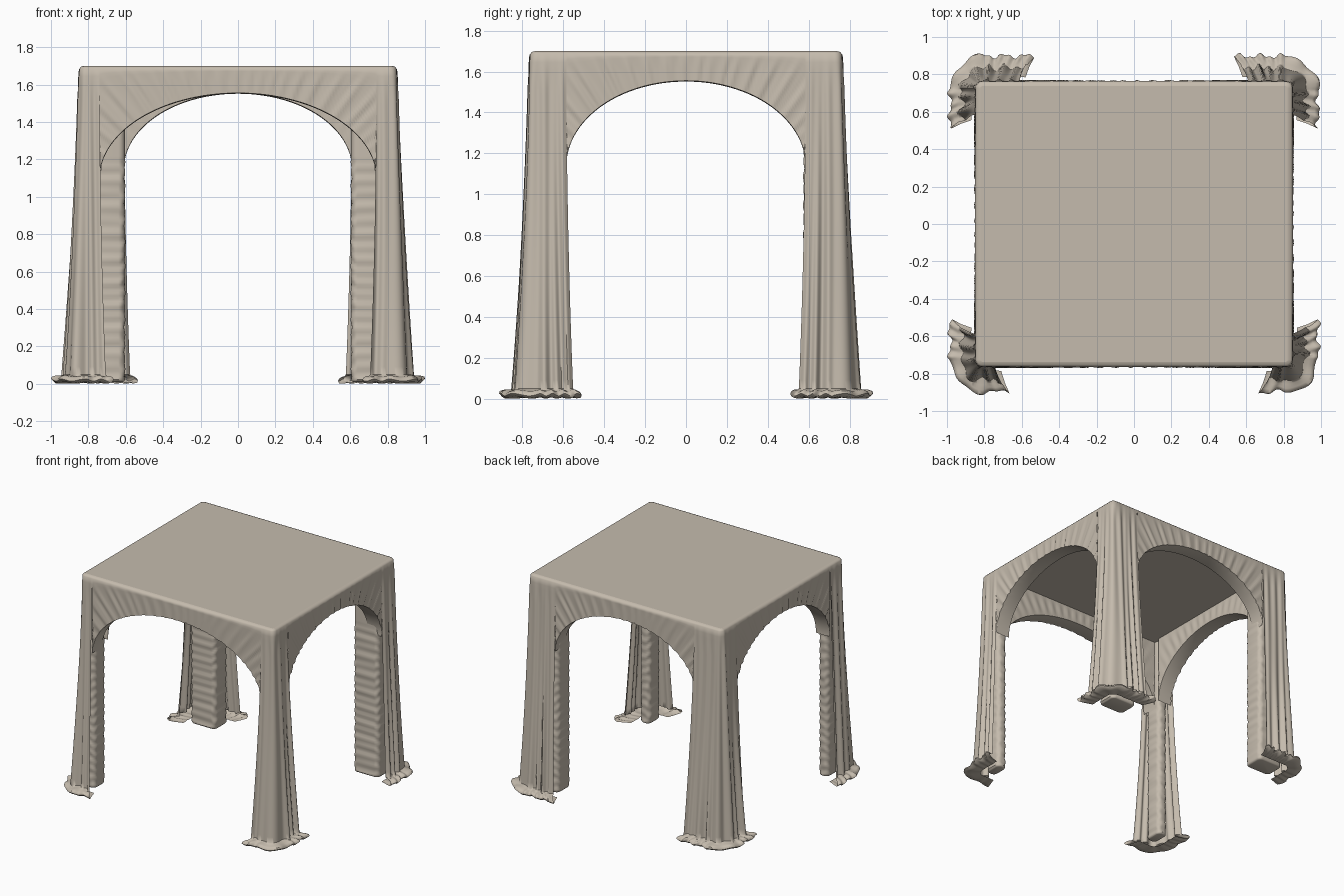
import bpy, bmesh, math, random
from mathutils import Vector

if "Cube" in bpy.data.objects:
    bpy.data.objects.remove(bpy.data.objects["Cube"])
random.seed(4)

mat = bpy.data.materials.new("beige cloth")
mat.diffuse_color = (0.56, 0.50, 0.42, 1)
mat.use_nodes = True
mat.node_tree.nodes["Principled BSDF"].inputs["Base Color"].default_value = mat.diffuse_color

HX, HY, R, TOP, APEX, DEPTH = 0.85, 0.765, 0.04, 1.70, 1.555, 0.12
NORM = [(0, -1), (1, 0), (0, 1), (-1, 0)]        # front, right, back, left
TANG = [(1, 0), (0, 1), (-1, 0), (0, -1)]
HALF = [HX, HY, HX, HY]                          # half length of each side
DIST = [HY, HX, HY, HX]                          # distance from centre
ARCH = [0.74, 0.585, 0.61, 0.585]                # arch half widths
SPRING = [1.10, 1.14, 1.15, 1.14]                # arch spring heights
V2 = lambda p: Vector((p[0], p[1], 0))


def finish(name, bm):
    bmesh.ops.recalc_face_normals(bm, faces=bm.faces)
    me = bpy.data.meshes.new(name)
    bm.to_mesh(me)
    bm.free()
    me.materials.append(mat)
    ob = bpy.data.objects.new(name, me)
    bpy.context.collection.objects.link(ob)
    bpy.ops.object.select_all(action='DESELECT')
    ob.select_set(True)
    bpy.context.view_layer.objects.active = ob
    bpy.ops.object.shade_smooth_by_angle(angle=math.radians(50))
    return ob


def strip(bm, columns, closed=False):
    rows = [[bm.verts.new(p) for p in col] for col in columns]
    pairs = list(zip(rows, rows[1:])) + ([(rows[-1], rows[0])] if closed else [])
    for a, b in pairs:
        for i in range(len(a) - 1):
            bm.faces.new((a[i], b[i], b[i + 1], a[i + 1]))
    return rows


def edge_rows(p, n):
    # rounded upper hem
    return [p - n * o + Vector((0, 0, z)) for o, z in
            ((0.028, TOP), (0.012, TOP - 0.004), (0.003, TOP - 0.014))]


rim = []


# Arched valances with soffit and inner wall
def valance(k, name):
    bm = bmesh.new()
    n, t, a, cols = V2(NORM[k]), V2(TANG[k]), ARCH[k], []
    for i in range(121):
        ang = math.pi * i / 120
        u = -a * math.cos(ang)
        low = SPRING[k] + (APEX - SPRING[k]) * math.sin(ang)
        p = n * DIST[k] + t * u
        col = edge_rows(p, n)
        rim.append(col[0])
        for j in range(1, 19):
            f = j / 18
            z = TOP - 0.014 + (low - TOP + 0.014) * f
            th = math.atan2(z - 0.75, u)
            w = 0.0035 * math.sin(th * 75 + 2 * math.sin(th * 9)) + 0.002 * math.sin(th * 131)
            col.append(p + n * w * math.sin(math.pi * min(f * 0.9, 0.5) ) + Vector((0, 0, z)))
        for f in (0.05, 0.5, 0.95):
            col.append(p - n * DEPTH * f + Vector((0, 0, low - 0.004 * math.sin(f * math.pi))))
        for j in range(11):
            f = j / 10
            z = low + (TOP - 0.03 - low) * f
            th = math.atan2(z - 0.75, u)
            w = 0.004 * math.sin(th * 75) * math.sin(math.pi * f)
            col.append(p - n * (DEPTH + w) + Vector((0, 0, z)))
        cols.append(col)
    strip(bm, cols)
    finish(name, bm)


# Gathered cloth hanging round each corner, pooling on the floor
def drape(k, name):
    bm = bmesh.new()
    k2 = (k + 1) % 4
    n1, t1, n2, t2 = V2(NORM[k]), V2(TANG[k]), V2(NORM[k2]), V2(TANG[k2])
    path = []                                    # point, normal, sideways spread
    L = HALF[k] - R - ARCH[k]
    m = max(8, int(L / 0.005))
    for i in range(m):
        f = i / m
        path.append((n1 * DIST[k] + t1 * (ARCH[k] + L * f), n1, -t1 * (1 - f)))
    c = n1 * (DIST[k] - R) + t1 * (HALF[k] - R)
    for i in range(21):
        a = math.pi / 2 * i / 20
        d = n1 * math.cos(a) + n2 * math.sin(a)
        path.append((c + d * R, d, Vector()))
    L = HALF[k2] - R - ARCH[k2]
    m = max(8, int(L / 0.005))
    for i in range(1, m + 1):
        f = i / m
        path.append((n2 * DIST[k2] + t2 * (-HALF[k2] + R + L * f), n2, t2 * f))
    ph = [random.uniform(0, 6.28) for _ in range(6)]
    cols, s, last = [], 0, path[0][0]
    for p, n, side in path:
        s += max((p - last).length, 0.0035)
        last = p
        col = edge_rows(p, n)
        rim.append(col[0])
        wave = (math.sin(s * 118 + ph[0] + 1.2 * math.sin(s * 23 + ph[1]))
                + 0.6 * math.sin(s * 67 + ph[2]))
        for j in range(1, 41):
            z = TOP - 0.014 - (TOP - 0.064) * j / 40
            g = 1 - z / TOP
            drift = math.sin(s * 90 + z * 2.2 + ph[3])
            amp = 0.002 + 0.011 * g ** 1.5
            fade = min(1, j / 4)
            off = 0.075 * g ** 1.4 + fade * (amp * wave + 0.003 * drift)
            q = p + n * off + side * 0.035 * g ** 2
            col.append(q + Vector((0, 0, z)))
        r1 = math.sin(s * 75 + ph[4])
        r2 = math.sin(s * 160 + ph[5])
        for off, z, sp, w in ((0.09, 0.042, 0.04, 0.4), (0.112, 0.041, 0.055, 0.7),
                              (0.13, 0.032, 0.07, 1), (0.134, 0.02, 0.075, 1),
                              (0.122, 0.008, 0.07, 0.9), (0.08, 0.004, 0.05, 0.5),
                              (0.02, 0.006, 0.03, 0.1)):
            q = p + n * (off + w * (0.010 * r1 + 0.006 * r2)) + side * sp
            col.append(q + Vector((0, 0, max(0, z + w * 0.006 * r2))))
        cols.append(col)
    strip(bm, cols)
    finish(name, bm)


# Wrinkled padded column inside each corner
def column(sx, sy, name):
    x0, x1 = (0.74 if sy < 0 else 0.605), 0.825
    y0, y1 = (0.595 if sy < 0 else 0.575), 0.74
    rr = 0.035
    ring = []
    for cx, cy, a0 in ((x1 - rr, y1 - rr, 0), (x0 + rr, y1 - rr, 90),
                       (x0 + rr, y0 + rr, 180), (x1 - rr, y0 + rr, 270)):
        for i in range(7):
            a = math.radians(a0 + 15 * i)
            d = Vector((math.cos(a), math.sin(a), 0))
            ring.append((Vector((cx, cy, 0)) + d * rr, d, a))
    levels = [(0.01, 0.012), (0.013, 0.005), (0.022, 0)]
    levels += [(0.022 + 1.643 * i / 110, 0) for i in range(1, 111)]
    bm, cols = bmesh.new(), []
    for p, d, a in ring:
        col = []
        for z, inset in levels:
            w = 0.0025 * math.sin(z * 95 + 1.5 * math.sin(a * 2 + z * 7)) \
                + 0.0015 * math.sin(z * 47 + a * 3)
            w = -inset if inset else w * (z < 1.2)
            q = p + d * w
            col.append((q.x * sx, q.y * sy, z))
        cols.append(col)
    rows = strip(bm, cols, True)
    bm.faces.new([r[0] for r in rows])
    finish(name, bm)


SIDES = ["front", "right", "back", "left"]
CORNERS = ["front_right", "back_right", "back_left", "front_left"]
for k in range(4):
    valance(k, SIDES[k] + "_arched_valance")
    drape(k, CORNERS[k] + "_corner_drape")
for (sx, sy), nm in zip(((1, -1), (1, 1), (-1, 1), (-1, -1)), CORNERS):
    column(sx, sy, nm + "_padded_leg")

# Flat cloth top
bm = bmesh.new()
pts = [rim[0]]
for p in rim[1:]:
    if (p - pts[-1]).length > 1e-4:
        pts.append(p)
if (pts[0] - pts[-1]).length < 1e-4:
    pts.pop()
bm.faces.new([bm.verts.new(p) for p in pts])
finish("table_top", bm)

# Underside panel
bm = bmesh.new()
X, Y = HX - 0.04, HY - 0.04
bm.faces.new([bm.verts.new((x, y, TOP - 0.03)) for x, y in ((-X, -Y), (-X, Y), (X, Y), (X, -Y))])
finish("table_underside", bm)
